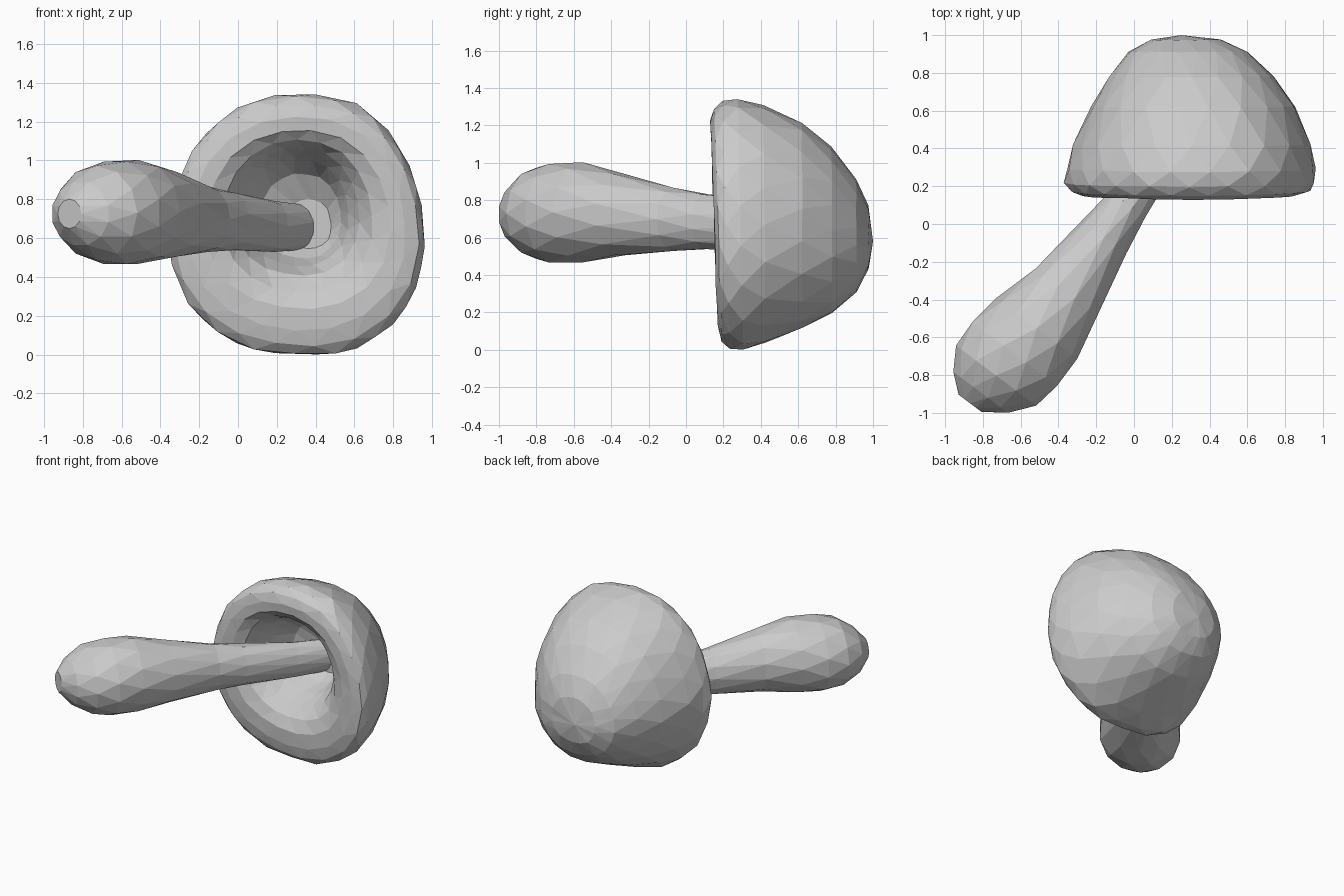
import bpy, bmesh, math, random
from mathutils import Vector

random.seed(4)


def loft(name, rings, place, sides, radii=(1.0,), tip=None, jitter=0.0):
    """Skin staggered rings (d, a0, a1, b0, b1) with triangles; place maps (d, a, b) to a point."""
    bm = bmesh.new()
    loops = []
    for i, (d, a0, a1, b0, b1) in enumerate(rings):
        loop = []
        for k in range(sides):
            f = (k + 0.5 * (i % 2)) / sides
            g = f * len(radii)
            lo, w = int(g), g - int(g)
            r = radii[lo % len(radii)] * (1 - w) + radii[(lo + 1) % len(radii)] * w
            r *= 1.01
            t = f * math.tau
            a = (a0 + a1) / 2 + (a1 - a0) / 2 * r * math.cos(t)
            b = (b0 + b1) / 2 + (b1 - b0) / 2 * r * math.sin(t)
            p = Vector(place(d, a, b))
            p += Vector([random.uniform(-jitter, jitter) for _ in range(3)])
            loop.append(bm.verts.new(p))
        loops.append(loop)
    for i in range(len(loops) - 1):
        p, q = loops[i], loops[i + 1]
        for k in range(sides):
            n = (k + 1) % sides
            if i % 2 == 0:
                bm.faces.new((p[k], p[n], q[k]))
                bm.faces.new((p[n], q[n], q[k]))
            else:
                bm.faces.new((p[k], q[n], q[k]))
                bm.faces.new((p[k], p[n], q[n]))
    bm.faces.new(loops[0])
    if tip:
        v = bm.verts.new(tip)
        for k in range(sides):
            bm.faces.new((loops[-1][k], loops[-1][(k + 1) % sides], v))
    else:
        bm.faces.new(loops[-1])
    bmesh.ops.recalc_face_normals(bm, faces=bm.faces)
    mesh = bpy.data.meshes.new(name)
    bm.to_mesh(mesh)
    bm.free()
    obj = bpy.data.objects.new(name, mesh)
    bpy.context.collection.objects.link(obj)
    return obj


# Cap: hollow underside, thick rolled rim, then the dome (y, x range, z range)
cap_rings = [
    (0.58, 0.24, 0.48, 0.55, 0.80),
    (0.51, 0.11, 0.53, 0.50, 0.93),
    (0.38, 0.02, 0.57, 0.46, 1.01),
    (0.27, -0.03, 0.62, 0.41, 1.06),
    (0.19, -0.09, 0.69, 0.33, 1.10),
    (0.152, -0.18, 0.78, 0.24, 1.15),
    (0.15, -0.27, 0.86, 0.13, 1.22),
    (0.17, -0.34, 0.925, 0.05, 1.285),
    (0.215, -0.37, 0.95, 0.0, 1.325),
    (0.29, -0.36, 0.955, -0.005, 1.34),
    (0.42, -0.32, 0.935, 0.045, 1.30),
    (0.62, -0.23, 0.85, 0.125, 1.21),
    (0.78, -0.13, 0.74, 0.20, 1.08),
    (0.91, -0.03, 0.60, 0.31, 0.91),
    (0.975, 0.09, 0.46, 0.43, 0.77),
]
# Slightly irregular outline, every 20 degrees
outline = [0.99, 0.985, 1.01, 1.04, 1.005, 1.0, 1.0, 0.98, 0.955,
           0.99, 0.995, 1.015, 1.01, 0.985, 1.02, 1.06, 1.07, 1.04]
loft("mushroom_cap", cap_rings,
     lambda d, a, b: (a, d - 0.03 * (b - 0.67) * max(0, 0.5 - d) / 0.3, max(b, 0.003)),
     20, outline, (0.25, 1.0, 0.58), 0.003)

# Stem: bulbous foot tapering into the cap (along axis, sideways range, z range)
stem_rings = [
    (-1.28, -0.20, -0.05, 0.65, 0.80),
    (-1.20, -0.30, 0.07, 0.56, 0.89),
    (-1.08, -0.365, 0.16, 0.49, 0.97),
    (-0.93, -0.38, 0.195, 0.46, 1.00),
    (-0.75, -0.345, 0.185, 0.47, 1.00),
    (-0.50, -0.28, 0.14, 0.50, 0.945),
    (-0.15, -0.23, 0.06, 0.53, 0.865),
    (0.06, -0.208, 0.03, 0.535, 0.835),
    (0.45, -0.19, -0.015, 0.53, 0.79),
    (0.74, -0.19, -0.04, 0.54, 0.77),
]
loft("mushroom_stem", stem_rings,
     lambda d, a, b: (0.6 * d + 0.8 * a, 0.8 * d - 0.6 * a, b), 12)
